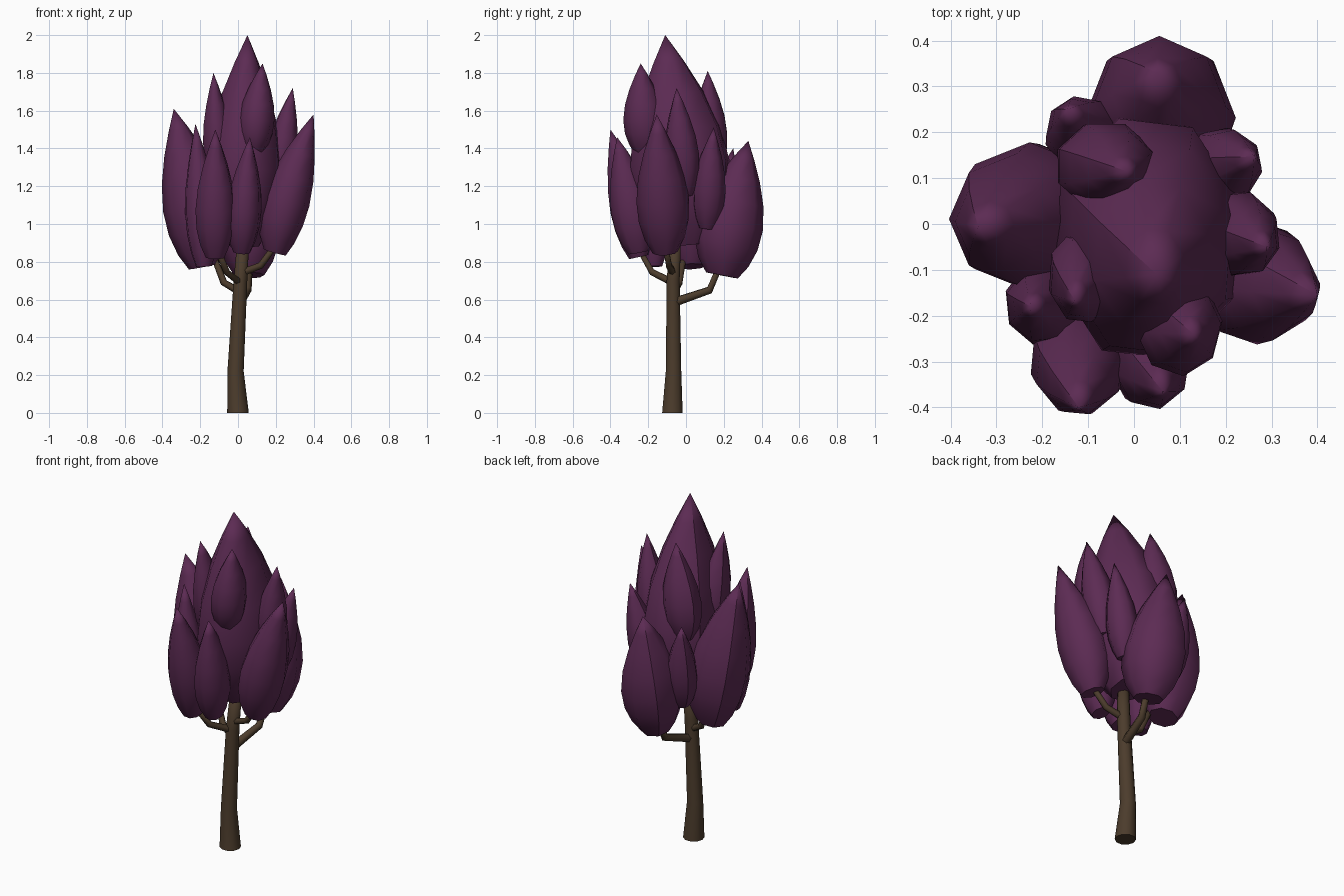
import bpy, bmesh, math
from mathutils import Vector

if "Cube" in bpy.data.objects:
    bpy.data.objects.remove(bpy.data.objects["Cube"])


def material(name, rgb):
    m = bpy.data.materials.new(name)
    m.diffuse_color = (*rgb, 1)
    m.use_nodes = True
    m.node_tree.nodes["Principled BSDF"].inputs["Base Color"].default_value = m.diffuse_color
    return m


PLUM = material("plum_leaves", (0.107, 0.024, 0.087))
BARK = material("brown_bark", (0.072, 0.045, 0.025))


def finish(name, bm, mat):
    bmesh.ops.recalc_face_normals(bm, faces=bm.faces)
    me = bpy.data.meshes.new(name)
    bm.to_mesh(me)
    bm.free()
    me.materials.append(mat)
    ob = bpy.data.objects.new(name, me)
    bpy.context.collection.objects.link(ob)
    return ob


def skin(bm, rings, tip=None):
    """Bridge vertex rings, cap the start, and close the end with a tip or a cap."""
    n = len(rings[0])
    for a, b in zip(rings, rings[1:]):
        for i in range(n):
            bm.faces.new((a[i], a[(i + 1) % n], b[(i + 1) % n], b[i]))
    bm.faces.new(rings[0])
    if tip:
        for i in range(n):
            bm.faces.new((rings[-1][i], rings[-1][(i + 1) % n], tip))
    else:
        bm.faces.new(rings[-1])
    for f in bm.faces:
        f.smooth = True
    for e in bm.edges:
        if all(v in rings[0] for v in e.verts):
            e.smooth = False


# Bud outline: height fraction, radius fraction
BUD = [(0, 0.48), (0.1, 0.76), (0.23, 0.95), (0.38, 1.0),
       (0.55, 0.88), (0.72, 0.62), (0.87, 0.31)]


def bud(name, base, tip, rx, ry, phase):
    """Pointed leaf clump whose axis bends from base to tip, rings tilted with its lean."""
    bm = bmesh.new()
    base, tip = Vector(base), Vector(tip)
    lean = (tip - base) / (tip.z - base.z)
    n, rings = 8, []
    for t, r in BUD:
        c = base.lerp(tip, t ** 1.25)
        z = base.z + (tip.z - base.z) * t
        ring = []
        for i in range(n):
            a = math.tau * i / n + phase
            dx, dy = rx * r * math.cos(a), ry * r * math.sin(a)
            ring.append(bm.verts.new((c.x + dx, c.y + dy, z - lean.x * dx - lean.y * dy)))
        rings.append(ring)
    top = bm.verts.new(tip)
    skin(bm, rings, top)
    # One creased ridge running up the clump
    line = [r[3] for r in rings] + [top]
    for a, b in zip(line, line[1:]):
        bm.edges.get((a, b)).smooth = False
    finish(name, bm, PLUM)


def limb(name, points, radii, n):
    """Tapered tube through the given points."""
    bm = bmesh.new()
    pts = [Vector(p) for p in points]
    rings = []
    for i, (p, r) in enumerate(zip(pts, radii)):
        d = pts[min(i + 1, len(pts) - 1)] - pts[max(i - 1, 0)]
        if name == "trunk":
            d = Vector((0, 0, 1))
        q = Vector((0, 0, 1)).rotation_difference(d)
        rings.append([bm.verts.new(p + q @ Vector((r * math.cos(math.tau * k / n),
                                                   r * math.sin(math.tau * k / n), 0)))
                      for k in range(n)])
    skin(bm, rings)
    finish(name, bm, BARK)


# Trunk and branches
limb("trunk", [(0, -0.072, 0), (-0.013, -0.066, 0.22), (0.013, -0.068, 0.7),
               (0.03, -0.055, 0.95)], [0.057, 0.043, 0.036, 0.031], 10)
limb("left_branch", [(0.01, -0.065, 0.64), (-0.075, -0.035, 0.69), (-0.13, -0.01, 0.83)],
     [0.02, 0.019, 0.015], 6)
limb("front_branch", [(0.01, -0.07, 0.69), (-0.06, -0.18, 0.745), (-0.11, -0.25, 0.87)],
     [0.02, 0.018, 0.015], 6)
limb("right_branch", [(0.015, -0.068, 0.74), (0.12, -0.09, 0.78), (0.2, -0.11, 0.89)],
     [0.02, 0.018, 0.015], 6)
limb("back_branch", [(0.01, -0.065, 0.585), (0.05, 0.125, 0.65), (0.06, 0.18, 0.78)],
     [0.026, 0.022, 0.018], 6)

# Leaf clumps: name, base, tip, x radius, y radius, phase
BUDS = [
    ("crown_main", (0.02, 0.0, 0.89), (0.05, -0.11, 2.0), 0.213, 0.275, 0.3),
    ("crown_left", (-0.18, 0.025, 0.775), (-0.34, -0.005, 1.61), 0.168, 0.162, 0.0),
    ("crown_right", (0.195, -0.11, 0.85), (0.4, -0.155, 1.58), 0.122, 0.14, 0.1),
    ("crown_back", (0.06, 0.19, 0.728), (0.05, 0.33, 1.44), 0.165, 0.175, 0.0),
    ("crown_front_left", (-0.12, -0.25, 0.825), (-0.12, -0.4, 1.5), 0.11, 0.11, 0.3),
    ("crown_front_right", (0.02, -0.25, 0.85), (0.063, -0.365, 1.46), 0.095, 0.115, 0.2),
    ("crown_side_left", (-0.18, -0.17, 0.775), (-0.225, -0.18, 1.53), 0.09, 0.095, 0.5),
    ("crown_back_left", (-0.09, 0.165, 0.9), (-0.145, 0.25, 1.4), 0.088, 0.085, 0.2),
    ("crown_back_right", (0.155, 0.11, 0.98), (0.262, 0.147, 1.51), 0.085, 0.09, 0.6),
    ("upper_left", (-0.1, -0.09, 1.22), (-0.13, -0.165, 1.8), 0.08, 0.105, 0.3),
    ("upper_front", (0.085, -0.215, 1.375), (0.13, -0.24, 1.85), 0.095, 0.11, 0.1),
    ("upper_back", (-0.08, 0.13, 1.27), (-0.015, 0.115, 1.81), 0.11, 0.1, 0.4),
    ("upper_right", (0.205, -0.01, 1.15), (0.29, -0.05, 1.72), 0.085, 0.095, 0.5),
]
for spec in BUDS:
    bud(*spec)
